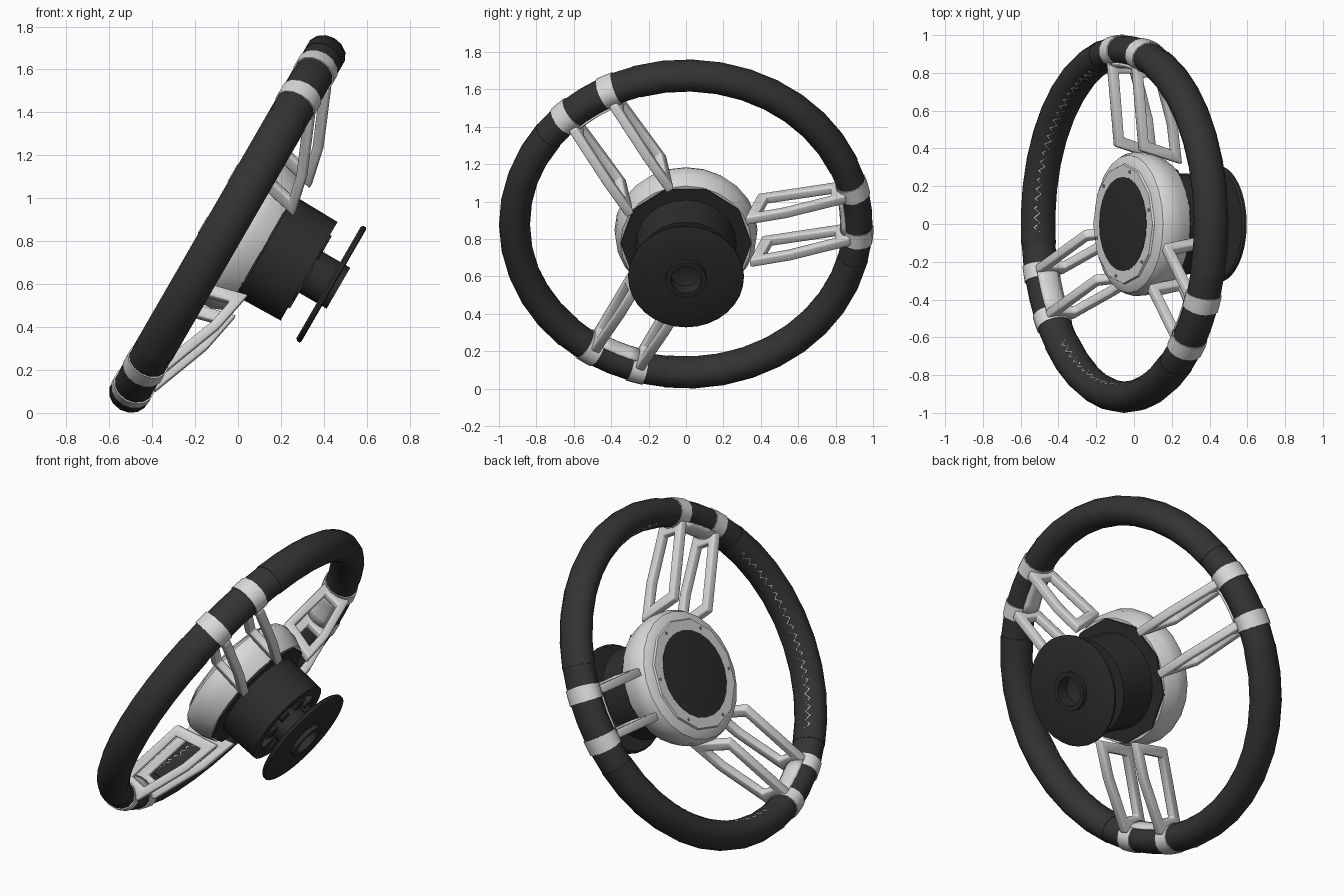
import bpy, bmesh, math
from mathutils import Matrix, Vector

cube = bpy.data.objects.get("Cube")
if cube:
    bpy.data.objects.remove(cube)

# Wheel frame: local x = across, local y = up in the wheel plane, local z = column axis
T = math.radians(30)
FRAME = Matrix(((0, math.sin(T), math.cos(T), -0.05),
                (1, 0, 0, 0),
                (0, math.cos(T), -math.sin(T), 0.88),
                (0, 0, 0, 1)))
SPOKES = [5, 125, 245]
RIM, TUBE_R, TUBE_N = 0.917, 0.083, 0.097


def material(name, rgb):
    m = bpy.data.materials.new(name)
    m.use_nodes = True
    m.diffuse_color = (*rgb, 1)
    m.node_tree.nodes["Principled BSDF"].inputs["Base Color"].default_value = (*rgb, 1)
    return m


LEATHER = material("dark leather", (0.033, 0.033, 0.033))
BLACK = material("black plastic", (0.026, 0.026, 0.026))
SILVER = material("light silver", (0.7, 0.7, 0.7))
THREAD = material("white thread", (0.8, 0.8, 0.8))
STEEL = material("grey steel", (0.25, 0.25, 0.25))


def place(name, data, mat, turn=0):
    ob = bpy.data.objects.new(name, data)
    bpy.context.collection.objects.link(ob)
    data.materials.append(mat)
    ob.matrix_world = FRAME @ Matrix.Rotation(math.radians(turn), 4, 'Z')
    return ob


def finish(name, bm, mat, turn=0, smooth=35):
    bmesh.ops.remove_doubles(bm, verts=bm.verts, dist=0.0001)
    bmesh.ops.recalc_face_normals(bm, faces=bm.faces)
    me = bpy.data.meshes.new(name)
    bm.to_mesh(me)
    bm.free()
    ob = place(name, me, mat, turn)
    bpy.ops.object.select_all(action='DESELECT')
    ob.select_set(True)
    bpy.context.view_layer.objects.active = ob
    bpy.ops.object.shade_smooth_by_angle(angle=math.radians(smooth))
    return ob


def skin(bm, rows, closed):
    """Join neighbouring rows of vertices with quads."""
    for a, b in zip(rows, rows[1:]):
        n = len(a)
        for i in range(n if closed else n - 1):
            j = (i + 1) % n
            bm.faces.new((a[i], a[j], b[j], b[i]))


def lathe(name, profile, mat, segs=24, smooth=35):
    bm = bmesh.new()
    rows = []
    for r, z in profile:
        rows.append([bm.verts.new((r * math.cos(math.tau * i / segs),
                                   r * math.sin(math.tau * i / segs), z)) for i in range(segs)])
    skin(bm, rows, True)
    bmesh.ops.dissolve_degenerate(bm, dist=0.0001, edges=bm.edges)
    return finish(name, bm, mat, smooth=smooth)


def rim_point(angle, phi, scale=1.0):
    """Point on the oval tube; phi 0 faces the hub, positive phi the driver."""
    a, p = math.radians(angle), math.radians(phi)
    r = RIM - TUBE_R * scale * math.cos(p)
    return Vector((r * math.cos(a), r * math.sin(a), -TUBE_N * scale * math.sin(p)))


def rim_arc(name, start, end, scale, mat, steps):
    bm = bmesh.new()
    rows = []
    for s in range(steps + 1):
        ang = start + (end - start) * s / steps
        rows.append([bm.verts.new(rim_point(ang, 360 * i / 14, scale)) for i in range(14)])
    skin(bm, rows, True)
    bm.faces.new(rows[0])
    bm.faces.new(rows[-1])
    return finish(name, bm, mat, smooth=45)


def saddle(turn):
    """Curved silver web on the inside of the rim, between two bands."""
    bm = bmesh.new()
    rows = [[bm.verts.new(rim_point(a, p, 1.05)) for p in range(-40, 41, 20)]
            for a in (-8, -4, 0, 4, 8)]
    skin(bm, rows, False)
    ob = finish("spoke_saddle", bm, SILVER, turn)
    mod = ob.modifiers.new("thickness", 'SOLIDIFY')
    mod.thickness, mod.offset = 0.012, 0


def bar(turn, side):
    """Open spoke frame standing edge-on, from the hub flank to the rim."""
    outer = [(0.4, 0.0), (0.33, 0.25), (0.55, 0.21), (0.87, 0.1), (0.87, -0.07)]
    inner = [(0.45, 0.038), (0.405, 0.19), (0.54, 0.165), (0.79, 0.078), (0.79, -0.01)]
    bm = bmesh.new()
    rows = [[bm.verts.new((x, side * 0.131, z)) for x, z in loop] for loop in (outer, inner)]
    skin(bm, rows, True)
    ob = finish("spoke_bar", bm, SILVER, turn, smooth=30)
    mod = ob.modifiers.new("thickness", 'SOLIDIFY')
    mod.thickness, mod.offset = 0.048, 0
    mod = ob.modifiers.new("soft edges", 'BEVEL')
    mod.width, mod.segments = 0.009, 2


def stitches(start, end):
    """Zigzag thread on the driver's inner side of a grip."""
    cu = bpy.data.curves.new("rim_stitching", 'CURVE')
    cu.dimensions = '3D'
    cu.bevel_depth, cu.bevel_resolution = 0.005, 0
    n = int((end - start) / 1.7)
    sp = cu.splines.new('POLY')
    sp.points.add(n)
    for i, p in enumerate(sp.points):
        ang = start + (end - start) * i / n
        p.co = (*rim_point(ang, 30 + (9 if i % 2 else -9), 0.98), 1)
    place("rim_stitching", cu, THREAD)


# Rim, bands and spokes, repeated three times
for c in SPOKES:
    rim_arc("rim_grip", c + 18.3, c + 101.7, 1.0, LEATHER, 9)
    stitches(c + 22, c + 98)
    rim_arc("rim_spoke_section", c - 18.5, c + 18.5, 0.97, LEATHER, 6)
    saddle(c)
    for side in (-1, 1):
        mid = c + side * 8.7
        rim_arc("rim_band", mid - 2.6, mid + 2.6, 1.04, SILVER, 2)
        bar(c, side)

# Hub, front ring and emblem disc
lathe("hub_shell", [(0.25, 0.005), (0.32, 0.0), (0.365, 0.025), (0.382, 0.06),
                    (0.378, 0.13), (0.35, 0.2), (0, 0.2)], SILVER)
lathe("hub_front_ring", [(0.245, 0.01), (0.245, -0.01), (0.315, -0.01), (0.325, 0.01)],
      SILVER, 12, 20)
lathe("hub_centre_disc", [(0, -0.024), (0.15, -0.02), (0.25, -0.012), (0.25, 0.01)], BLACK)

# Ring screws
for k in range(6):
    a = math.tau * k / 6 + 0.26
    bm = bmesh.new()
    bmesh.ops.create_cone(bm, cap_ends=True, segments=8, radius1=0.009, radius2=0.009, depth=0.008,
                          matrix=Matrix.Translation((0.285 * math.cos(a), 0.285 * math.sin(a), -0.01)))
    finish("ring_screw", bm, STEEL)

# Column housing with lugs, flange and hollow shaft
lathe("hub_back_plate", [(0, 0.195), (0.35, 0.195), (0.35, 0.21), (0, 0.21)], BLACK, 10, 20)
lathe("column_housing", [(0.27, 0.2), (0.265, 0.44), (0.2, 0.44), (0.19, 0.41), (0, 0.41)], BLACK)
for k in range(8):
    bm = bmesh.new()
    bmesh.ops.create_cube(bm, size=1, matrix=Matrix.Translation((0.16, 0, 0.425))
                          @ Matrix.Diagonal((0.07, 0.06, 0.05, 1)))
    finish("housing_lug", bm, BLACK, k * 45)
lathe("column_flange", [(0.1, 0.545), (0.3, 0.545), (0.31, 0.555), (0.31, 0.568),
                        (0.3, 0.573), (0.1, 0.573)], BLACK, 32)
lathe("column_shaft", [(0.11, 0.4), (0.11, 0.598), (0.083, 0.598), (0.083, 0.52), (0, 0.49)],
      BLACK, 16)
